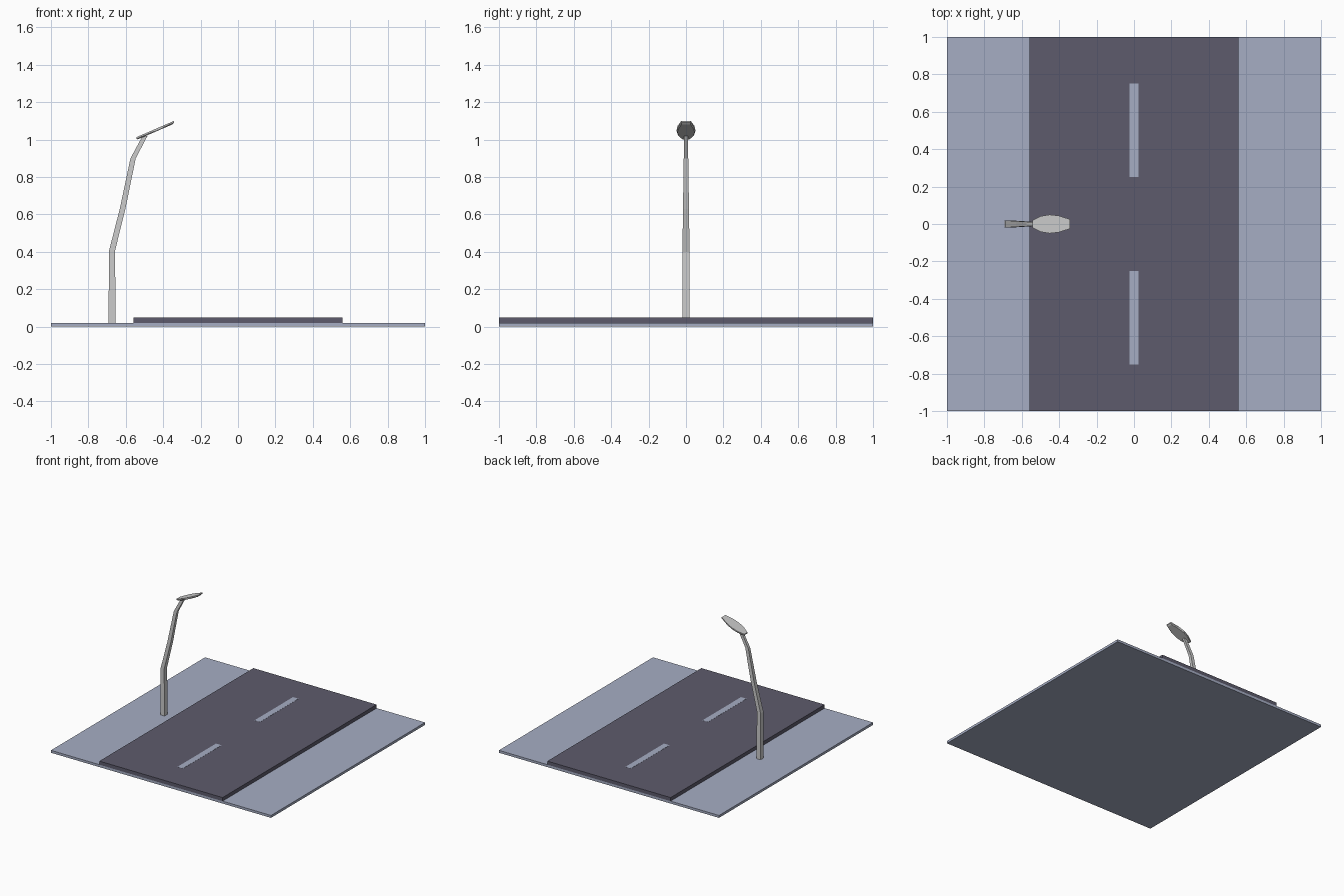
import bpy, bmesh

if "Cube" in bpy.data.objects:
    bpy.data.objects.remove(bpy.data.objects["Cube"])


def material(name, rgb):
    m = bpy.data.materials.new(name)
    m.diffuse_color = (*rgb, 1)
    m.use_nodes = True
    m.node_tree.nodes["Principled BSDF"].inputs["Base Color"].default_value = m.diffuse_color
    return m


def loft(name, rings, mat=None):
    """Skin a list of equal-length closed rings and cap both ends."""
    bm = bmesh.new()
    rows = [[bm.verts.new(p) for p in ring] for ring in rings]
    n = len(rows[0])
    for a, b in zip(rows, rows[1:]):
        for i in range(n):
            j = (i + 1) % n
            bm.faces.new((a[i], a[j], b[j], b[i]))
    bm.faces.new(rows[0][::-1])
    bm.faces.new(rows[-1])
    bmesh.ops.recalc_face_normals(bm, faces=bm.faces)
    mesh = bpy.data.meshes.new(name)
    bm.to_mesh(mesh)
    bm.free()
    ob = bpy.data.objects.new(name, mesh)
    bpy.context.collection.objects.link(ob)
    if mat:
        mesh.materials.append(mat)
    return ob


def rect(cx, cy, z, hx, hy):
    return [(cx - hx, cy - hy, z), (cx + hx, cy - hy, z),
            (cx + hx, cy + hy, z), (cx - hx, cy + hy, z)]


def box(name, cx, cy, hx, hy, z0, z1, mat):
    return loft(name, [rect(cx, cy, z0, hx, hy), rect(cx, cy, z1, hx, hy)], mat)


pale = material("pale_blue", (0.38, 0.42, 0.55))
asphalt = material("asphalt", (0.11, 0.105, 0.15))

# Ground slab, raised road and dashed centre line
box("ground_slab", 0, 0, 1, 1, 0, 0.02, pale)
box("road", 0, 0, 0.56, 1, 0.005, 0.049, asphalt)
for i, y in enumerate((-0.5, 0.5)):
    box(f"lane_mark_{i + 1}", 0, y, 0.025, 0.25, 0.045, 0.05, pale)

# Square tapered lamp post, bending towards the road: x, z, half x, half y
post = [(-0.673, 0.015, 0.019, 0.020), (-0.673, 0.20, 0.018, 0.020),
        (-0.675, 0.40, 0.016, 0.019), (-0.617, 0.63, 0.015, 0.016),
        (-0.561, 0.90, 0.014, 0.012), (-0.497, 1.02, 0.013, 0.010)]
loft("lamp_post", [rect(x, 0, z, hx, hy) for x, z, hx, hy in post])

# Tilted flat lamp head with a slightly smaller underside
outline = [(-0.544, 0.020), (-0.50, 0.042), (-0.45, 0.050),
           (-0.40, 0.044), (-0.342, 0.025)]


def head_ring(scale, drop):
    half = [(-0.445 + (x + 0.445) * scale, w * scale) for x, w in outline]
    loop = [(x, -w) for x, w in half] + [(x, w) for x, w in reversed(half)]
    return [(x, y, 1.013 + (x + 0.544) * 0.431 - drop) for x, y in loop]


loft("lamp_head", [head_ring(0.92, 0.015), head_ring(1, 0.009), head_ring(1, 0)])
